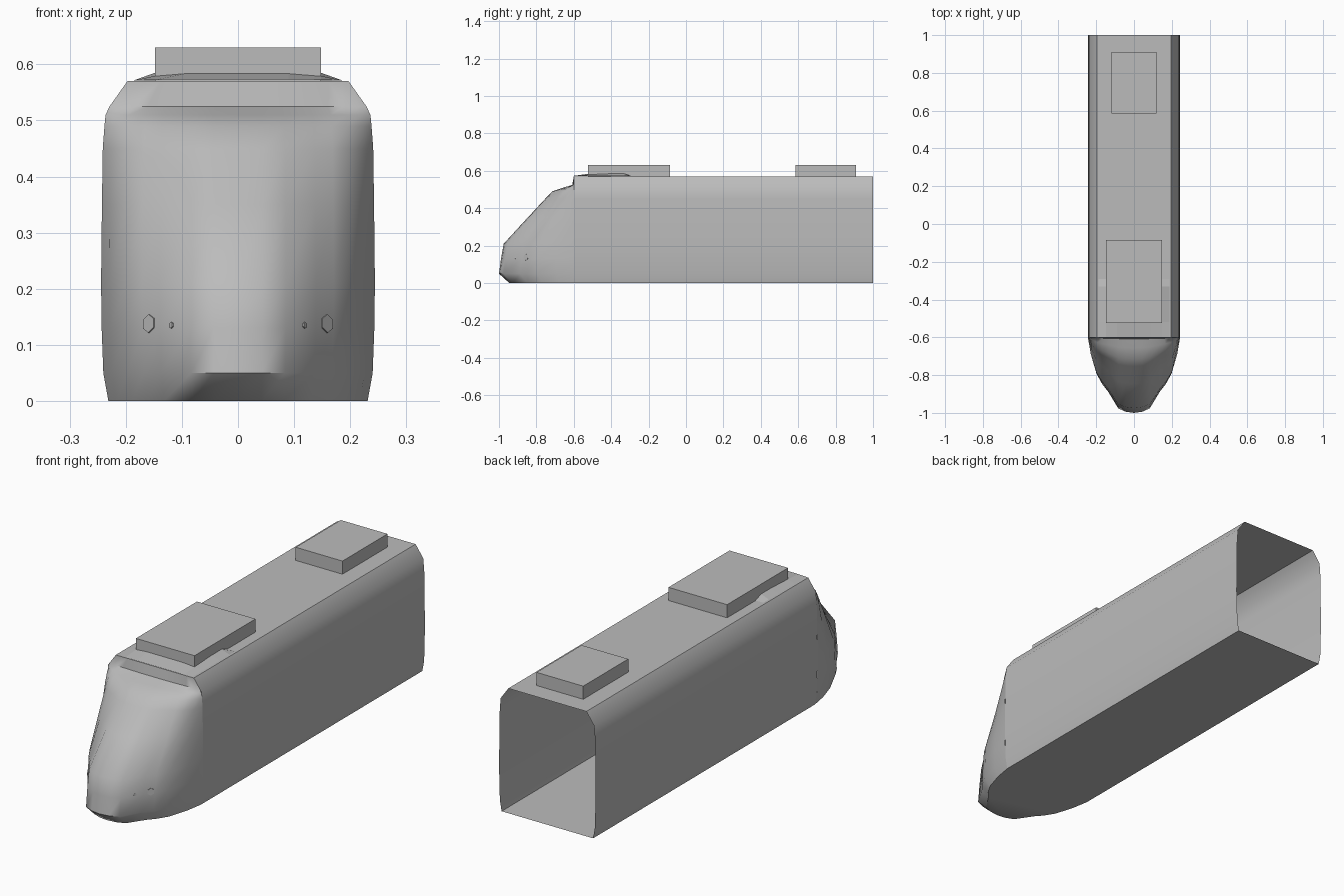
import bpy, bmesh, math
from mathutils import Vector, Matrix

if "Cube" in bpy.data.objects:
    bpy.data.objects.remove(bpy.data.objects["Cube"], do_unlink=True)

grey = bpy.data.materials.new("light grey")
grey.use_nodes = True
COLOUR = (0.5, 0.5, 0.5, 1)
grey.diffuse_color = COLOUR
grey.node_tree.nodes["Principled BSDF"].inputs["Base Color"].default_value = COLOUR

JOINT, BACK, ROOF = -0.6, 1.0, 0.57


def finish(name, bm, smooth=None, recalc=True):
    if recalc:
        bmesh.ops.recalc_face_normals(bm, faces=bm.faces)
    mesh = bpy.data.meshes.new(name)
    bm.to_mesh(mesh)
    bm.free()
    mesh.materials.append(grey)
    obj = bpy.data.objects.new(name, mesh)
    bpy.context.collection.objects.link(obj)
    if smooth:
        bpy.ops.object.select_all(action='DESELECT')
        obj.select_set(True)
        bpy.context.view_layer.objects.active = obj
        bpy.ops.object.shade_smooth_by_angle(angle=math.radians(smooth))
    return obj


def loft(bm, rows, closed=False):
    rings = [[bm.verts.new(p) for p in row] for row in rows]
    n = len(rings[0])
    for a, b in zip(rings, rings[1:]):
        for i in range(n if closed else n - 1):
            j = (i + 1) % n
            bm.faces.new((a[i], a[j], b[j], b[i]))
    return rings


def box(name, half_width, y0, y1, z0, z1):
    bm = bmesh.new()
    bmesh.ops.create_cube(bm, size=1)
    for v in bm.verts:
        v.co = (v.co.x * 2 * half_width, y0 + (v.co.y + 0.5) * (y1 - y0),
                z0 + (v.co.z + 0.5) * (z1 - z0))
    return finish(name, bm)


def interpolate(table, t):
    for a, b in zip(table, table[1:]):
        if t <= b[0]:
            f = (t - a[0]) / (b[0] - a[0])
            return [p + (q - p) * f for p, q in zip(a[1:], b[1:])]
    return table[-1][1:]


# Carriage shell, open at the back
section = [(0.231, 0), (0.24, 0.05), (0.244, 0.2), (0.241, 0.45),
           (0.236, 0.515), (0.197, ROOF)]
outline = section + [(-x, z) for x, z in reversed(section)]
bm = bmesh.new()
loft(bm, [[(x, y, z) for x, z in outline] for y in (JOINT, BACK)], closed=True)
finish("carriage_body", bm, 40)

# Nose: height, half width and depth of each level, and the plan curve
levels = [(0, 0.231, 0.345), (0.05, 0.24, 0.4), (0.13, 0.243, 0.389),
          (0.21, 0.244, 0.375), (0.35, 0.2425, 0.246), (0.45, 0.241, 0.153),
          (0.49, 0.238, 0.115), (0.51, 0.236, 0.055), (0.525, 0.229, 0.008),
          (ROOF, 0.197, 0)]
plan = [(0, 1), (0.18, 0.985), (0.35, 0.94), (0.57, 0.72), (0.7, 0.62),
        (0.82, 0.49), (0.94, 0.23), (1, 0)]
curve = [(-x, d) for x, d in reversed(plan[1:])] + plan
bm = bmesh.new()
rings = loft(bm, [[(x * w, JOINT - d * depth, z) for x, d in curve]
                  for z, w, depth in levels])
bm.faces.new(rings[0])
bmesh.ops.remove_doubles(bm, verts=bm.verts, dist=0.0001)
finish("nose", bm, 50)


def nose_point(x, z):
    w, depth = interpolate(levels, z)
    return Vector((x, JOINT - interpolate(plan, abs(x) / w)[0] * depth, z))


# Headlights and small marker lamps lying on the nose
for side, label in ((1, "left"), (-1, "right")):
    for part, x, z, radius in (("headlight", 0.158, 0.138, 0.0165),
                               ("marker_lamp", 0.118, 0.135, 0.006)):
        p = nose_point(side * x, z)
        across = nose_point(side * x + 0.01, z) - nose_point(side * x - 0.01, z)
        up = nose_point(side * x, z + 0.01) - nose_point(side * x, z - 0.01)
        normal = across.cross(up).normalized()
        side_axis = up.normalized().cross(normal)
        turn = Matrix((side_axis, up.normalized(), normal)).transposed().to_4x4()
        bm = bmesh.new()
        bmesh.ops.create_cone(bm, cap_ends=True, segments=6, radius1=radius,
                              radius2=radius, depth=0.005,
                              matrix=Matrix.Translation(p) @ turn)
        finish(label + "_" + part, bm)

# Low fairing on the roof around the front equipment box
bm = bmesh.new()
ribs = [(-0.6, 0.1), (-0.52, 0.6), (-0.4, 1), (-0.33, 1), (-0.29, 0)]
cross = [(-0.187, 0), (-0.148, 0.014), (-0.09, 0.022),
         (0.09, 0.022), (0.148, 0.014), (0.187, 0)]
loft(bm, [[(x, y, ROOF + 0.001 + h * rise) for x, h in cross] for y, rise in ribs])
finish("roof_fairing", bm)

# Rooftop equipment boxes
box("front_roof_box", 0.148, -0.525, -0.085, ROOF, 0.63)
box("rear_roof_box", 0.118, 0.585, 0.91, ROOF, 0.63)
